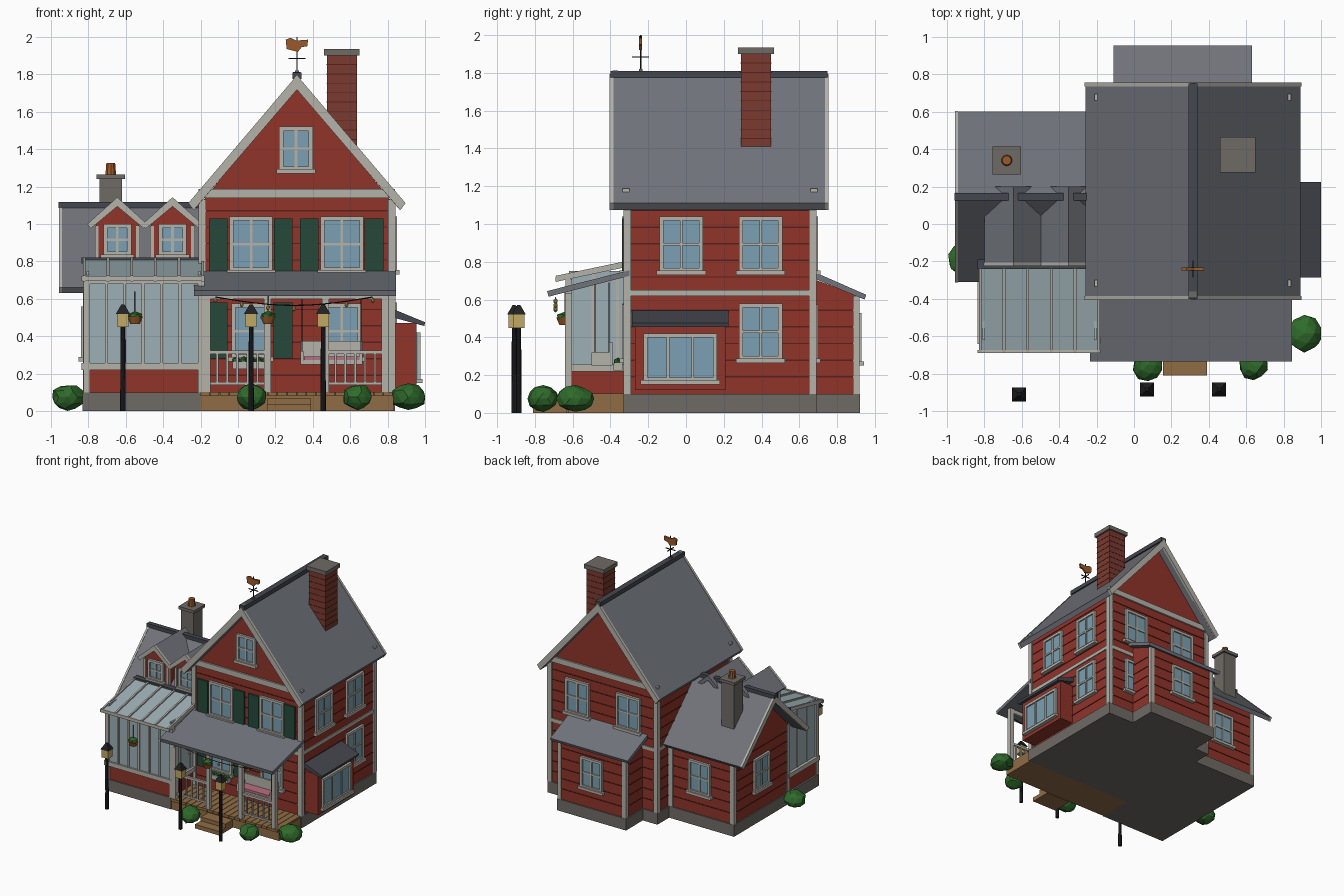
import bpy, bmesh, random
from math import sin, pi
from mathutils import Matrix, Vector

if "Cube" in bpy.data.objects:
    bpy.data.objects.remove(bpy.data.objects["Cube"])

random.seed(4)
MATS = {}


def mat(name, hexcol):
    m = bpy.data.materials.new(name)
    c = [((int(hexcol[i:i + 2], 16) / 255 + 0.055) / 1.055) ** 2.4 for i in (0, 2, 4)]
    m.diffuse_color = (*c, 1)
    m.use_nodes = True
    m.node_tree.nodes["Principled BSDF"].inputs["Base Color"].default_value = m.diffuse_color
    MATS[name] = m


for n, h in dict(red="90342a", groove="5a201a", brick="7a3a30", white="b4b2aa", slate="70737a", dark="44474e",
                 stone="6f6b66", glass="7ba0b2", pale="9db0b5", wood="8f6c45", shutter="26493a", leaf="2f6a2b",
                 black="202022", lamp="c2a865", rust="9a5a2a", pink="b87080").items():
    mat(n, h)


def finish(name, bm, m):
    bmesh.ops.recalc_face_normals(bm, faces=bm.faces)
    me = bpy.data.meshes.new(name)
    bm.to_mesh(me)
    bm.free()
    me.materials.append(MATS[m])
    ob = bpy.data.objects.new(name, me)
    bpy.context.collection.objects.link(ob)
    return ob


def boxes(name, m, *bs):
    """Each box: x0, x1, y0, y1, z0, z1."""
    bm = bmesh.new()
    for x0, x1, y0, y1, z0, z1 in bs:
        M = Matrix.Translation(((x0 + x1) / 2, (y0 + y1) / 2, (z0 + z1) / 2)) @ Matrix.Diagonal((x1 - x0, y1 - y0, z1 - z0, 1))
        bmesh.ops.create_cube(bm, size=1, matrix=M)
    return finish(name, bm, m)


def prism(name, m, axis, pts, a, b):
    """Profile of (x,z) along y, or (y,z) along x."""
    bm = bmesh.new()
    co = (lambda p, t: (p[0], t, p[1])) if axis == 'y' else (lambda p, t: (t, p[0], p[1]))
    f = bm.faces.new([bm.verts.new(co(p, a)) for p in pts])
    r = bmesh.ops.extrude_face_region(bm, geom=[f])
    d = Vector(co((0, 0), b - a))
    bmesh.ops.translate(bm, verts=[v for v in r['geom'] if isinstance(v, bmesh.types.BMVert)], vec=d)
    return finish(name, bm, m)


def cone(name, m, x, y, z0, z1, r0, r1, seg=8, rot=0):
    bm = bmesh.new()
    M = Matrix.Translation((x, y, (z0 + z1) / 2)) @ Matrix.Rotation(rot, 4, 'Z')
    bmesh.ops.create_cone(bm, cap_ends=True, segments=seg, radius1=r0, radius2=r1, depth=z1 - z0, matrix=M)
    return finish(name, bm, m)


def blob(name, m, x, y, z, r, rz, sub=2, jitter=0.12):
    bm = bmesh.new()
    bmesh.ops.create_icosphere(bm, subdivisions=sub, radius=1)
    for v in bm.verts:
        v.co *= 1 + random.uniform(-jitter, jitter * 0.5)
        v.co = (x + v.co.x * r, y + v.co.y * r, z + v.co.z * rz)
    return finish(name, bm, m)


def face_box(face, plane, u0, u1, d0, d1, z0, z1):
    """Box on a wall: u along the wall, d outwards."""
    s = 1 if face in 'BR' else -1
    a, b = sorted((plane + s * d0, plane + s * d1))
    return (u0, u1, a, b, z0, z1) if face in 'FB' else (a, b, u0, u1, z0, z1)


def window(name, face, plane, c, w, z0, z1, cols=2, rows=2, sill=True):
    h, t = w / 2, 0.022
    B = lambda *a: face_box(face, plane, *a)
    boxes(name + "_glass", "glass", B(c - h, c + h, -0.005, 0.008, z0, z1))
    fr = [B(c - h, c - h + t, 0, 0.02, z0, z1), B(c + h - t, c + h, 0, 0.02, z0, z1),
          B(c - h, c + h, 0, 0.02, z0, z0 + t), B(c - h, c + h, 0, 0.02, z1 - t, z1)]
    for i in range(1, cols):
        u = c - h + w * i / cols
        fr.append(B(u - .007, u + .007, 0, 0.016, z0, z1))
    for i in range(1, rows):
        z = z0 + (z1 - z0) * i / rows
        fr.append(B(c - h, c + h, 0, 0.016, z - .007, z + .007))
    if sill:
        fr.append(B(c - h - .015, c + h + .015, 0, 0.032, z0 - .015, z0 + .008))
    boxes(name + "_frame", "white", *fr)


def siding(name, face, plane, u0, u1, z0, z1, step=0.088):
    n = int((z1 - z0) / step)
    boxes(name, "groove", *[face_box(face, plane, u0, u1, -.003, .004, z0 + step * i, z0 + step * i + .007)
                            for i in range(1, n + 1)])


def chevron(c, zt, half, ze, t):
    k = 0.5 * t
    return [(c - half, ze), (c, zt), (c + half, ze), (c + half - k, ze - t * .7), (c, zt - t * 1.4), (c - half + k, ze - t * .7)]


# foundations
boxes("foundation", "stone", (-.21, .84, -.33, .69, 0, .1), (-.83, -.2, -.63, .53, 0, .1), (-.07, .59, .6, .92, 0, .1))

# main house
prism("main_walls", "red", 'y', [(-.2, .1), (.83, .1), (.83, 1.11), (.315, 1.74), (-.2, 1.11)], -.32, .68)
prism("main_roof", "slate", 'y', chevron(.315, 1.79, .575, 1.11, .05), -.395, .745)
for y in (-.405, .735):
    prism("main_bargeboard", "white", 'y', chevron(.315, 1.795, .58, 1.112, .055), y, y + .02)
boxes("main_ridge_cap", "dark", (.29, .34, -.4, .75, 1.775, 1.81))
boxes("corner_boards", "white", *[(x, x + .04, y, y + .04, .1, 1.13) for x in (-.212, .802) for y in (-.332, .652)])
boxes("gable_bands", "white", *[(-.21, .84, y, y + .035, 1.14, 1.188) for y in (-.335, .66)])
boxes("floor_band", "white", (-.208, .838, -.328, .688, .62, .65))
siding("siding_front", 'F', -.32, -.18, .8, .1, 1.12)
siding("siding_back", 'B', .68, -.18, .8, .1, 1.12)
siding("siding_right", 'R', .83, -.29, .65, .1, 1.1)
siding("siding_left", 'L', -.2, -.29, .65, .1, 1.1)

# main windows and shutters
for c in (.07, .555):
    window("front_upper_window", 'F', -.32, c, .23, .745, 1.04)
    window("front_lower_window", 'F', -.32, c, .21, .28, .575)
    window("back_upper_window", 'B', .68, c, .23, .745, 1.04)
    boxes("upper_shutters", "shutter", *[(u, u + .1, -.336, -.31, .75, 1.03) for u in (c - .225, c + .122)])
boxes("lower_shutters", "shutter", *[(u, u + .1, -.336, -.31, .28, .58) for u in (-.155, .19)])
window("back_lower_window", 'B', .68, .555, .23, .28, .575)
window("attic_window", 'F', -.32, .31, .18, 1.285, 1.52)
for y in (-.025, .395):
    window("side_upper_window", 'R', .83, y, .23, .745, 1.04)
window("side_lower_window", 'R', .83, .395, .23, .28, .58)

# brick chimney
boxes("brick_chimney", "brick", (.475, .635, .29, .45, 1.3, 1.9))
boxes("brick_courses", "groove", *[(.473, .637, .288, .452, 1.4 + .05 * i, 1.404 + .05 * i) for i in range(10)])
boxes("brick_chimney_cap", "stone", (.46, .65, .275, .465, 1.9, 1.935))

# weather vane
cone("vane_rod", "black", .315, -.24, 1.78, 2.0, .004, .004, 6)
boxes("vane_arms", "black", (.27, .36, -.243, -.237, 1.882, 1.888), (.312, .318, -.285, -.195, 1.882, 1.888))
boxes("vane_base", "stone", (.295, .335, -.39, -.36, 1.775, 1.812), (.305, .325, -.25, -.23, 1.8, 1.82))
prism("vane_figure", "rust", 'y', [(.26, 1.935), (.255, 1.985), (.28, 1.995), (.31, 1.98), (.375, 1.985), (.37, 1.95),
                                   (.34, 1.945), (.32, 1.92)], -.248, -.232)

# rear extension
boxes("extension_walls", "red", (-.06, .58, .6, .91, .1, .63))
prism("extension_end_fill", "red", 'x', [(.67, .6), (.91, .6), (.91, .62), (.67, .71)], -.06, .58)
prism("extension_roof", "slate", 'x', [(.67, .75), (.955, .625), (.945, .6), (.67, .715)], -.11, .63)
boxes("extension_corners", "white", *[(x, x + .035, .885, .918, .1, .62) for x in (-.068, .553)])
siding("extension_siding_back", 'B', .91, -.04, .56, .1, .62)
siding("extension_siding_right", 'R', .58, .69, .89, .1, .62)
siding("extension_siding_left", 'L', -.06, .69, .89, .1, .62)
window("extension_window", 'B', .91, .26, .21, .265, .53)

# bay window on the right
boxes("bay_body", "red", (.82, .955, -.27, .21, .12, .47))
prism("bay_roof", "dark", 'y', [(.83, .545), (1.0, .475), (.995, .455), (.83, .5)], -.285, .225)
window("bay_window", 'R', .955, -.03, .39, .165, .42, cols=3, rows=1)

# left wing
prism("wing_walls", "red", 'x', [(-.23, .1), (.52, .1), (.52, .68), (.145, 1.06), (-.23, .68)], -.82, -.2)
prism("wing_roof", "slate", 'x', chevron(.145, 1.105, .455, .66, .04), -.95, -.2)
prism("wing_bargeboard", "white", 'x', chevron(.145, 1.108, .458, .662, .045), -.957, -.94)
boxes("wing_ridge_cap", "dark", (-.96, -.2, .125, .165, 1.085, 1.117))
boxes("wing_corners", "white", (-.828, -.79, .49, .528, .1, .68), (-.828, -.79, -.24, -.2, .1, .68), (-.24, -.2, .49, .528, .1, .68))
siding("wing_siding_back", 'B', .52, -.79, -.24, .1, .66)
siding("wing_siding_left", 'L', -.82, -.2, .49, .1, .7)
window("wing_back_window", 'B', .52, -.5, .21, .28, .56)
window("wing_left_window", 'L', -.82, .15, .21, .28, .56)
boxes("wing_chimney", "stone", (-.74, -.62, .28, .4, .8, 1.25))
boxes("wing_chimney_cap", "stone", (-.755, -.605, .265, .415, 1.24, 1.265))
cone("chimney_pot", "rust", -.68, .34, 1.26, 1.325, .03, .025, 10)

# dormers
for c in (-.645, -.35):
    prism("dormer_body", "red", 'y', [(c - .115, .75), (c + .115, .75), (c + .115, 1.0), (c, 1.105), (c - .115, 1.0)], -.19, .1)
    prism("dormer_roof", "slate", 'y', chevron(c, 1.14, .155, 1.0, .03), -.21, .2)
    prism("dormer_trim", "white", 'y', chevron(c, 1.143, .16, 1.0, .035), -.225, -.205)
    boxes("dormer_corners", "white", *[(x, x + .02, -.198, -.17, .8, .99) for x in (c - .12, c + .1)])
    window("dormer_window", 'F', -.19, c, .15, .83, 1.0)

# conservatory
boxes("conservatory_base", "red", (-.815, -.2, -.62, -.22, .1, .23))
boxes("conservatory_sill", "white", (-.835, -.18, -.64, -.22, .22, .258))
boxes("conservatory_glass", "pale", (-.81, -.2, -.625, -.61, .25, .7), (-.81, -.795, -.62, -.22, .25, .75),
      (-.215, -.2, -.62, -.3, .25, .75))
boxes("conservatory_frame", "white", *[(-.81 + .0985 * i, -.795 + .0985 * i, -.634, -.605, .25, .7) for i in range(1, 6)],
      *[(x, x + .035, -.638, -.603, .1, .7) for x in (-.825, -.215)], (-.825, -.18, -.638, -.603, .68, .71),
      *[(x, x + .015, y, y + .015, .25, .74) for x in (-.816, -.21) for y in (-.5, -.37)])
prism("conservatory_roof", "pale", 'x', [(-.685, .715), (-.23, .81), (-.23, .795), (-.685, .7)], -.82, -.185)
for i in range(6):
    x = -.828 + .1265 * i
    prism("conservatory_roof_bar", "white", 'x', [(-.688, .726), (-.23, .822), (-.23, .79), (-.688, .694)], x, x + .014)
boxes("conservatory_gutter", "white", (-.835, -.178, -.69, -.672, .695, .722))
boxes("conservatory_flashing", "dark", (-.835, -.2, -.24, -.19, .79, .822))

# porch
boxes("porch_base", "wood", (-.2, .83, -.625, -.32, 0, .09))
boxes("porch_planks", "wood", *[(-.2 + .0515 * i, -.152 + .0515 * i, -.645, -.32, .08, .102) for i in range(20)])
boxes("porch_steps", "wood", (.155, .39, -.81, -.63, 0, .035), (.155, .39, -.73, -.63, .03, .068))
prism("porch_roof", "slate", 'x', [(-.735, .645), (-.3, .755), (-.3, .725), (-.728, .615)], -.235, .845)
POSTS = (-.165, .158, .468, .785)
boxes("porch_posts", "white", *[(x - .018, x + .018, -.64, -.604, .1, .635) for x in POSTS])
boxes("porch_beam", "white", (-.18, .8, -.635, -.61, .6, .635))
for a, b in (POSTS[:2], POSTS[2:]):
    boxes("porch_railing", "white", (a, b, -.632, -.612, .305, .325), (a, b, -.63, -.614, .14, .155),
          *[(a + (b - a) * i / 6 - .006, a + (b - a) * i / 6 + .006, -.628, -.616, .14, .31) for i in range(1, 6)])

# porch swing
boxes("swing_bench", "white", (.335, .665, -.5, -.39, .25, .272), (.335, .665, -.405, -.39, .27, .375),
      *[(x, x + .015, -.5, -.39, .27, .32) for x in (.335, .65)])
boxes("swing_cushion", "pink", (.352, .648, -.495, -.406, .272, .292))
boxes("swing_ropes", "black", *[(x, x + .005, y, y + .005, .3, .69) for x in (.34, .655) for y in (-.485, -.41)])

# window box with plants
boxes("window_box", "white", (-.03, .17, -.385, -.335, .225, .265))
for i in range(5):
    blob("window_box_plant", "leaf", -.01 + .04 * i, -.36, .27, .025, .022, 1)

# hanging baskets
for x in (-.55, .16):
    cone("hanging_basket", "rust", x, -.645, .465, .505, .025, .042, 10)
    blob("basket_plant", "leaf", x, -.645, .508, .044, .026, 1)
    cone("basket_hanger", "black", x, -.645, .52, .64, .002, .002, 5)

# string of lights
cu = bpy.data.curves.new("light_string", 'CURVE')
cu.dimensions, cu.bevel_depth, cu.bevel_resolution = '3D', .003, 0
sp = cu.splines.new('POLY')
sp.points.add(12)
for i, p in enumerate(sp.points):
    x, z = -.12 + .07 * i, .61 - .045 * sin(pi * i / 12)
    p.co = (x, -.69, z, 1)
    if i % 2 == 0:
        blob("light_bulb", "lamp", x, -.69, z - .018, .012, .016, 1, 0)
cu.materials.append(MATS["black"])
bpy.context.collection.objects.link(bpy.data.objects.new("light_string", cu))

# street lamps
for x, y in ((-.615, -.91), (.07, -.885), (.455, -.885)):
    cone("lamp_post", "black", x, y, 0, .455, .015, .012)
    boxes("lamp_lantern", "lamp", (x - .03, x + .03, y - .03, y + .03, .45, .525))
    cone("lamp_cap", "black", x, y, .52, .57, .053, .012, 4, pi / 4)

# bushes
for x, y, r in ((-.91, -.19, .09), (.075, -.755, .087), (.64, -.755, .08), (.91, -.585, .1)):
    blob("bush", "leaf", x, y, .075, r, .07)
